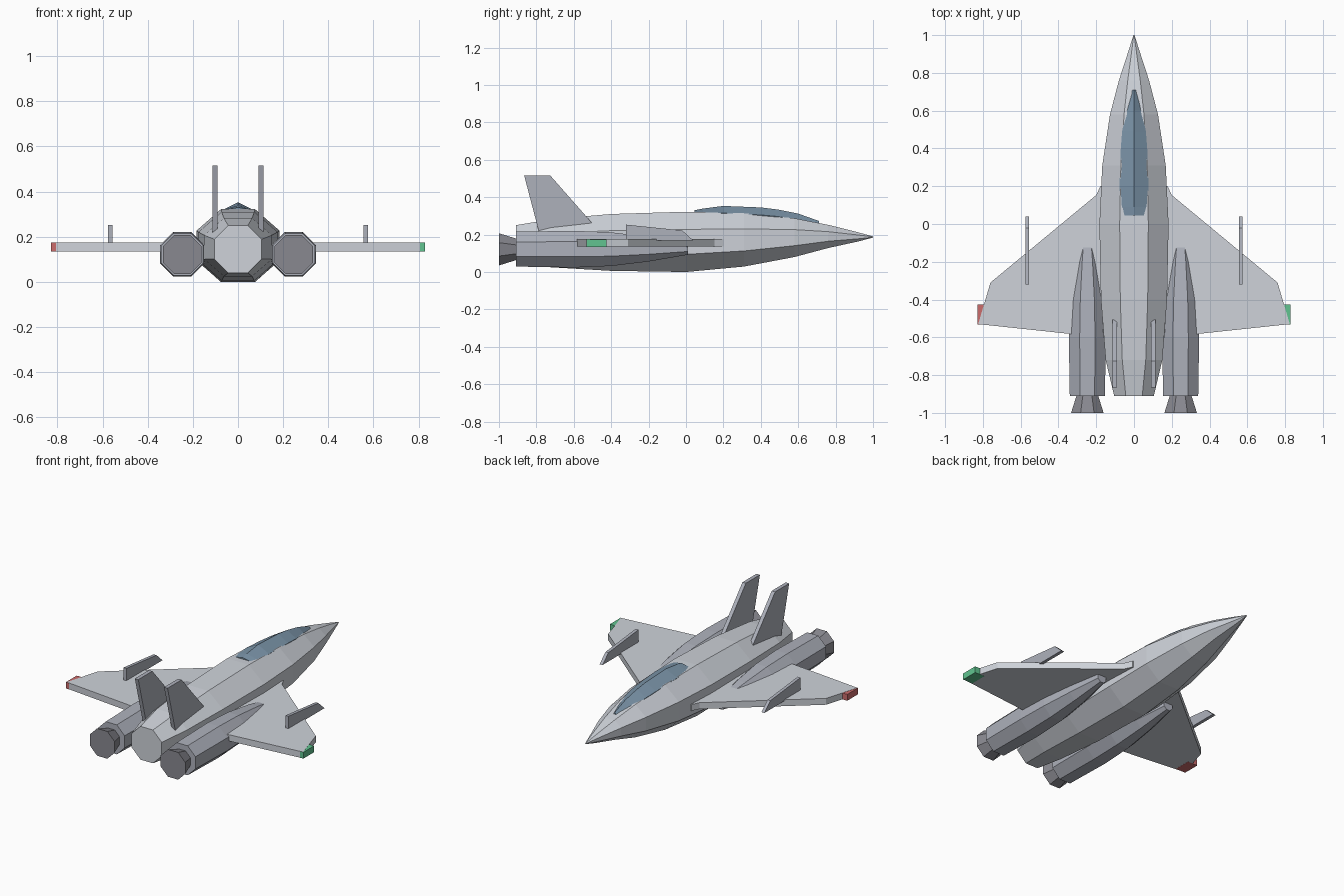
import bpy, bmesh
from math import cos, sin, pi

if "Cube" in bpy.data.objects:
    bpy.data.objects.remove(bpy.data.objects["Cube"])


def material(name, rgb):
    m = bpy.data.materials.new(name)
    m.diffuse_color = (*rgb, 1)
    m.use_nodes = True
    m.node_tree.nodes["Principled BSDF"].inputs["Base Color"].default_value = m.diffuse_color
    return m


HULL = material("hull_grey", (0.62, 0.65, 0.70))
STEEL = material("steel_grey", (0.42, 0.44, 0.50))
DARK = material("nozzle_dark", (0.25, 0.25, 0.28))
GLASS = material("canopy_blue", (0.20, 0.30, 0.40))
RED = material("light_red", (0.60, 0.15, 0.15))
GREEN = material("light_green", (0.12, 0.55, 0.28))


def loft(name, rings, mat):
    """Skin closed rings of points and cap both ends."""
    bm = bmesh.new()
    loops = [[bm.verts.new(p) for p in ring] for ring in rings]
    n = len(loops[0])
    for a, b in zip(loops, loops[1:]):
        for i in range(n):
            j = (i + 1) % n
            bm.faces.new((a[i], a[j], b[j], b[i]))
    bm.faces.new(loops[0])
    bm.faces.new(loops[-1][::-1])
    bmesh.ops.recalc_face_normals(bm, faces=bm.faces)
    me = bpy.data.meshes.new(name)
    bm.to_mesh(me)
    bm.free()
    ob = bpy.data.objects.new(name, me)
    bpy.context.collection.objects.link(ob)
    me.materials.append(mat)
    return ob


def octagon(x, y, z, hw, hz):
    """Flat-topped octagon given its half width and half height."""
    k = 1 / cos(pi / 8)
    return [(x + hw * k * cos(a), y, z + hz * k * sin(a))
            for a in (pi / 8 + i * pi / 4 for i in range(8))]


# fuselage: y, half width, bottom z, top z
body = [(1.0, .003, .184, .190), (.92, .028, .163, .212), (.76, .080, .128, .252),
        (.58, .127, .080, .287), (.31, .168, .029, .314), (0, .183, 0, .322),
        (-.40, .175, .006, .310), (-.72, .150, .025, .282), (-.91, .105, .040, .250)]
loft("fuselage", [octagon(0, y, (b + t) / 2, w, (t - b) / 2) for y, w, b, t in body], HULL)

# canopy: y, half width, edge z, ridge z
glass = [(.71, .015, .254, .273), (.60, .043, .278, .312), (.49, .063, .297, .334),
         (.40, .070, .305, .345), (.20, .077, .315, .353), (.09, .070, .318, .339),
         (.045, .055, .320, .330)]
loft("canopy", [[(-w, y, e), (0, y, r), (w, y, e), (w * .8, y, e - .04), (-w * .8, y, e - .04)]
                for y, w, e, r in glass], GLASS)

wing = [(.12, .20), (.178, .20), (.20, .153), (.76, -.31), (.825, -.53), (.12, -.605)]
fin = [(-.865, .515), (-.725, .515), (-.505, .265), (-.52, .22), (-.785, .21)]
pylon = [(-.32, .253), (-.02, .222), (.04, .167), (-.32, .167)]
pod = [(.01, .030), (-.20, .066), (-.40, .090), (-.60, .098), (-.91, .093)]

for side, s in (("left", -1), ("right", 1)):
    # engine pod and flared nozzle
    loft(side + "_engine", [octagon(s * .247, y, .122, r, r) for y, r in pod], STEEL)
    loft(side + "_nozzle", [octagon(s * .247, y, .121, r, r)
                            for y, r in ((-.88, .055), (-.91, .058), (-1, .086))], DARK)
    # wing plate
    loft(side + "_wing", [[(s * x, y, z) for x, y in wing] for z in (.135, .175)], HULL)
    # upright plates: tail fin and wing pylon
    loft(side + "_tail_fin", [[(s * x, y, z) for y, z in fin] for x in (.090, .114)], STEEL)
    loft(side + "_wing_pylon", [[(s * x, y, z) for y, z in pylon] for x in (.555, .575)], STEEL)
    # wing tip light
    tip = [(.76, -.425), (.828, -.425), (.828, -.532), (.76, -.532)]
    loft(side + "_tip_light", [[(s * x, y, z) for x, y in tip] for z in (.1345, .1745)],
         RED if s < 0 else GREEN)
